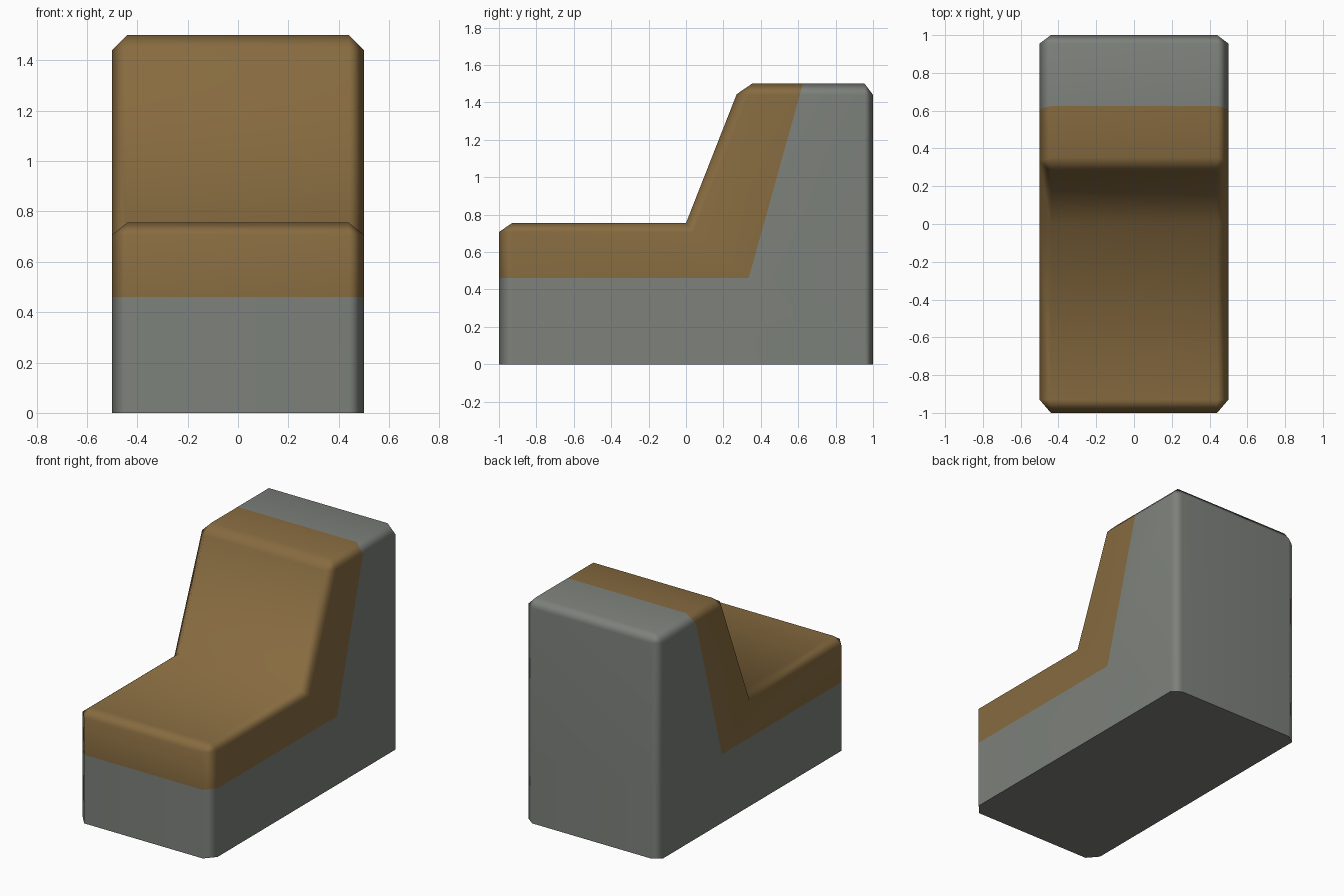
import bpy, bmesh, math
from mathutils import Vector

if "Cube" in bpy.data.objects:
    bpy.data.objects.remove(bpy.data.objects["Cube"])


def material(name, rgb):
    m = bpy.data.materials.new(name)
    m.diffuse_color = (*rgb, 1)
    m.use_nodes = True
    m.node_tree.nodes["Principled BSDF"].inputs["Base Color"].default_value = m.diffuse_color
    return m


W = 0.5            # half width
SEAM_Z = 0.46      # underside of the cushion
SEAM_Y = 0.335     # where the seam turns up the backrest
SLANT = Vector((0, 1.5 - SEAM_Z, -(0.625 - SEAM_Y))).normalized()
CORNER = Vector((0, SEAM_Y, SEAM_Z))

# Side profile (y, z) extruded across the width
profile = [(-1, 0), (1, 0), (1, 1.5), (0.293, 1.5), (0, 0.755), (-1, 0.755)]
bm = bmesh.new()
side = bm.faces.new([bm.verts.new((-W, y, z)) for y, z in profile])
ext = bmesh.ops.extrude_face_region(bm, geom=[side])
bmesh.ops.translate(bm, vec=(2 * W, 0, 0),
                    verts=[g for g in ext["geom"] if isinstance(g, bmesh.types.BMVert)])
bmesh.ops.recalc_face_normals(bm, faces=bm.faces)


# Chamfer every edge except the floor outline and the inner crease
def is_chamfered(e):
    a, b = (v.co for v in e.verts)
    floor = a.z < 0.01 and b.z < 0.01
    crease = abs(a.y) < 0.01 and abs(b.y) < 0.01
    return not floor and not crease


bmesh.ops.bevel(bm, geom=[e for e in bm.edges if is_chamfered(e)], offset=0.06,
                offset_type='OFFSET', segments=1, profile=0.5, affect='EDGES')

# Slightly uneven chamfers: deeper at the front, shallower at the back and seat
for v in bm.verts:
    if abs(v.co.y + 0.94) < 0.005:
        v.co.y = -0.93
    if abs(v.co.y - 0.94) < 0.005:
        v.co.y = 0.955
    if abs(v.co.z - 0.695) < 0.006:
        v.co.z = 0.707

# Cut the seam: level under the seat, slanted behind the backrest
bmesh.ops.bisect_plane(bm, geom=bm.verts[:] + bm.edges[:] + bm.faces[:],
                       plane_co=CORNER, plane_no=(0, 0, 1))
upper = [f for f in bm.faces if f.calc_center_median().z > SEAM_Z + 0.001]
geom = set(upper)
for f in upper:
    geom.update(f.verts)
    geom.update(f.edges)
bmesh.ops.bisect_plane(bm, geom=list(geom), plane_co=CORNER, plane_no=SLANT)

# Cushion colour above and in front of the seam
for f in bm.faces:
    c = f.calc_center_median()
    f.material_index = int(c.z > SEAM_Z + 0.001 and (c - CORNER).dot(SLANT) < 0)

mesh = bpy.data.meshes.new("seat_block")
bm.to_mesh(mesh)
bm.free()
mesh.materials.append(material("grey shell", (0.205, 0.22, 0.198)))
mesh.materials.append(material("brown cushion", (0.242, 0.147, 0.051)))
seat = bpy.data.objects.new("seat_block", mesh)
bpy.context.collection.objects.link(seat)

# Soft chamfers, flat main faces
bpy.context.view_layer.objects.active = seat
seat.select_set(True)
bpy.ops.object.shade_smooth_by_angle(angle=math.radians(60))
wn = seat.modifiers.new("flat_faces", 'WEIGHTED_NORMAL')
wn.keep_sharp = True
